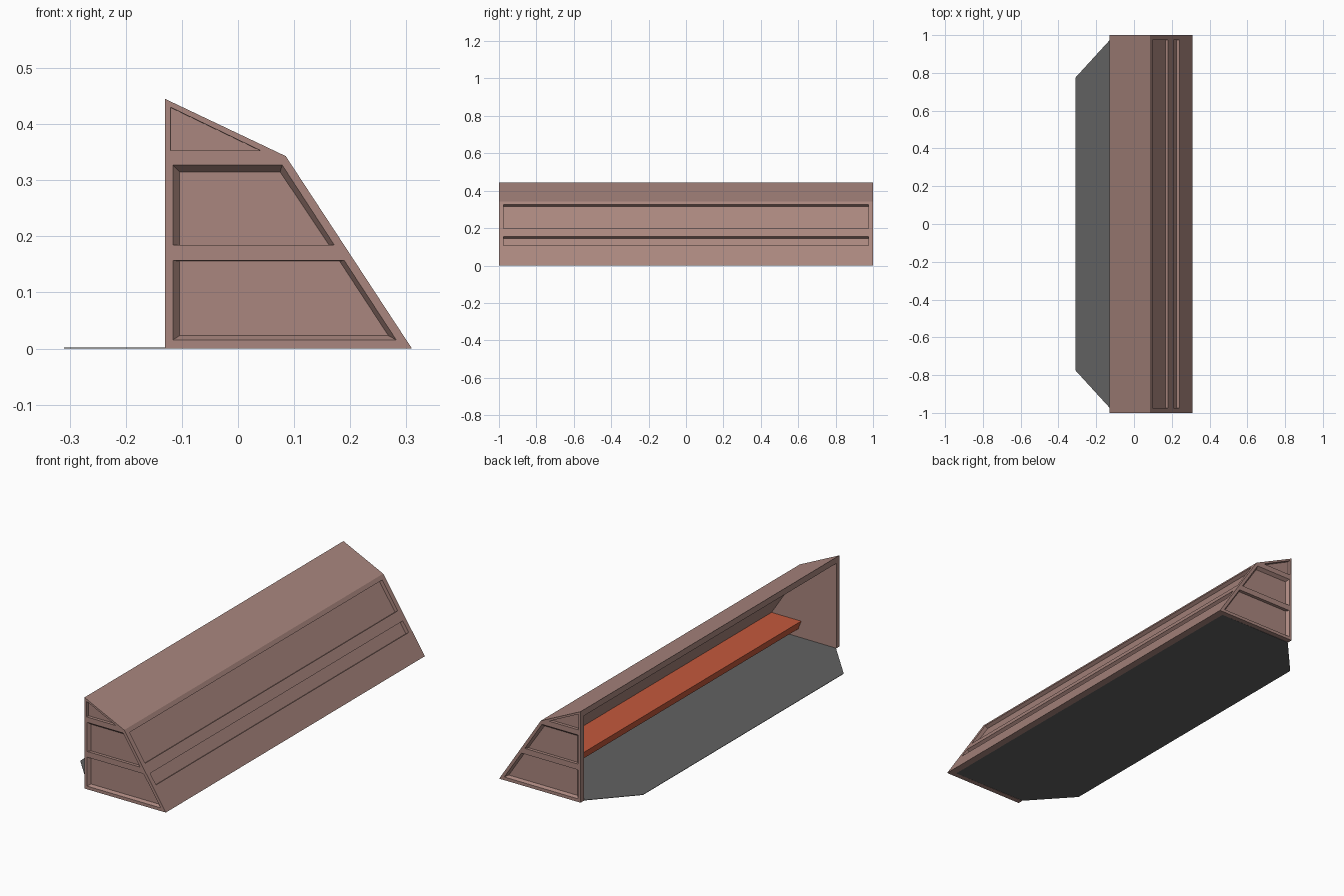
import bpy
from mathutils import Vector

if "Cube" in bpy.data.objects:
    bpy.data.objects.remove(bpy.data.objects["Cube"])


def material(name, color):
    m = bpy.data.materials.new(name)
    m.diffuse_color = (*color, 1)
    m.use_nodes = True
    m.node_tree.nodes["Principled BSDF"].inputs["Base Color"].default_value = m.diffuse_color
    return m


def loft(name, a, b, mat=None):
    """Closed solid between two matching loops of 3D points."""
    n = len(a)
    faces = [tuple(range(n)), tuple(range(2 * n - 1, n - 1, -1))]
    faces += [(i, i + n, (i + 1) % n + n, (i + 1) % n) for i in range(n)]
    me = bpy.data.meshes.new(name)
    me.from_pydata([tuple(p) for p in a] + [tuple(p) for p in b], [], faces)
    ob = bpy.data.objects.new(name, me)
    bpy.context.collection.objects.link(ob)
    bpy.context.view_layer.objects.active = ob
    ob.select_set(True)
    bpy.ops.object.mode_set(mode='EDIT')
    bpy.ops.mesh.select_all(action='SELECT')
    bpy.ops.mesh.normals_make_consistent(inside=False)
    bpy.ops.object.mode_set(mode='OBJECT')
    ob.select_set(False)
    if mat:
        me.materials.append(mat)
    return ob


def at_y(profile, y):
    return [(x, y, z) for x, z in profile]


def cut(target, cutter):
    mod = target.modifiers.new("cut", 'BOOLEAN')
    mod.operation = 'DIFFERENCE'
    mod.solver = 'EXACT'
    mod.object = cutter
    bpy.context.view_layer.objects.active = target
    bpy.ops.object.modifier_apply(modifier=mod.name)
    bpy.data.objects.remove(cutter)


shell_mat = material("dusty_brown", (0.40, 0.24, 0.21))
shelf_mat = material("burnt_orange", (0.55, 0.10, 0.045))
floor_mat = material("dark_grey", (0.12, 0.12, 0.12))

# Hollow counter shell, open at the back
outer = [(-0.13, 0), (0.31, 0), (0.085, 0.343), (-0.13, 0.445)]
inner = [(-0.2, -0.01), (0.2806, -0.01), (0.0612, 0.324), (-0.2, 0.448)]
shell = loft("counter_shell", at_y(outer, -1), at_y(outer, 1), shell_mat)
cut(shell, loft("cavity", at_y(inner, -0.975), at_y(inner, 0.975)))

# Recessed panels on both ends: outline at the surface, outline at the bottom
end_panels = [
    ([(-0.117, 0.015), (0.283, 0.015), (0.19, 0.157), (-0.117, 0.157)],
     [(-0.104, 0.023), (0.268, 0.023), (0.181, 0.156), (-0.104, 0.156)]),
    ([(-0.117, 0.185), (0.172, 0.185), (0.079, 0.328), (-0.117, 0.328)],
     [(-0.104, 0.185), (0.162, 0.185), (0.075, 0.315), (-0.104, 0.315)]),
    ([(-0.12, 0.353), (0.04, 0.353), (-0.12, 0.43)],
     [(-0.119, 0.353), (0.039, 0.353), (-0.119, 0.429)]),
]
for side in (-1, 1):
    for rim, bed in end_panels:
        cut(shell, loft("end_recess", at_y(rim, side * 1.001), at_y(bed, side * 0.985)))

# Two long recessed panels on the sloping front
normal = Vector((0.836, 0, 0.548))
for low, high in ((0.107, 0.155), (0.197, 0.325)):
    rim = [Vector((0.31 - 0.656 * z, y, z)) for z, y in
           ((low, -0.975), (low, 0.975), (high, 0.975), (high, -0.975))]
    cut(shell, loft("slope_recess", [p + normal * 0.01 for p in rim],
                    [p - normal * 0.018 for p in rim]))

# Inner shelf
shelf = [(0.06, 0.082), (0.221, 0.082), (0.249, 0.04), (0.076, 0.04)]
loft("inner_shelf", at_y(shelf, -0.976), at_y(shelf, 0.976), shelf_mat)

# Thin floor plate with chamfered rear corners
plate = [(-0.31, -0.775), (-0.13, -0.972), (0.275, -0.975),
         (0.275, 0.975), (-0.13, 0.972), (-0.31, 0.775)]
loft("floor_plate", [(x, y, 0) for x, y in plate], [(x, y, 0.002) for x, y in plate], floor_mat)
